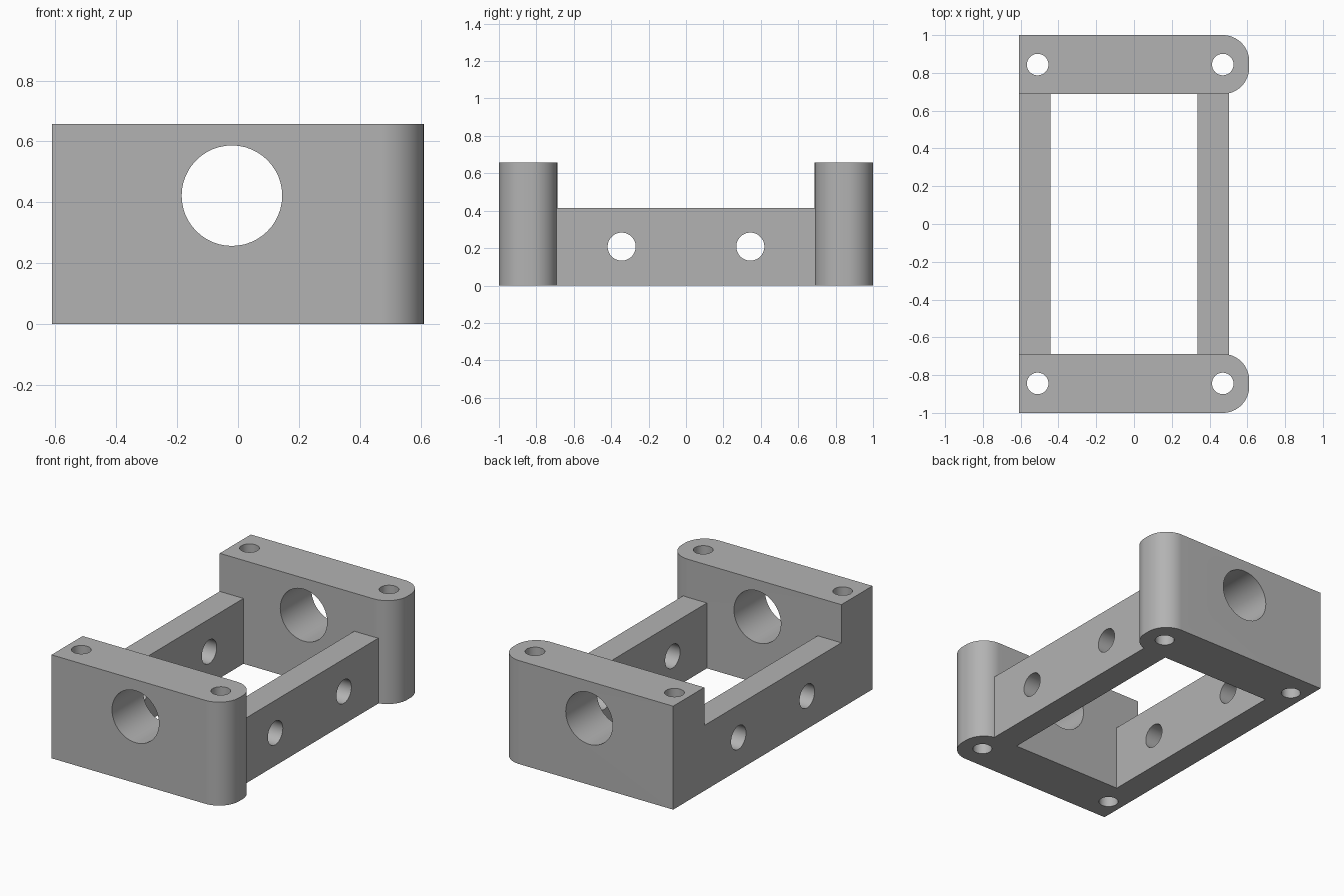
import bpy, bmesh, math
from mathutils import Matrix, Vector

cube = bpy.data.objects.get("Cube")
if cube:
    bpy.data.objects.remove(cube, do_unlink=True)

LEFT, RIGHT = 0.61, -0.61         # outer x limits
BLOCK_H, RAIL_H = 0.657, 0.415
INNER, OUTER = 0.688, 1.0         # y limits of an end block
MID = (INNER + OUTER) / 2
FILLET = 0.14

grey = bpy.data.materials.new("plain grey")
grey.use_nodes = True
colour = (0.45, 0.45, 0.45, 1)
grey.diffuse_color = colour
grey.node_tree.nodes["Principled BSDF"].inputs["Base Color"].default_value = colour


def make_object(name, bm):
    bmesh.ops.recalc_face_normals(bm, faces=bm.faces)
    mesh = bpy.data.meshes.new(name)
    bm.to_mesh(mesh)
    bm.free()
    mesh.materials.append(grey)
    obj = bpy.data.objects.new(name, mesh)
    bpy.context.collection.objects.link(obj)
    return obj


def prism(name, outline, height):
    """Extrude a plan outline upward from the ground."""
    bm = bmesh.new()
    face = bm.faces.new([bm.verts.new((x, y, 0)) for x, y in outline])
    result = bmesh.ops.extrude_face_region(bm, geom=[face])
    verts = [v for v in result["geom"] if isinstance(v, bmesh.types.BMVert)]
    bmesh.ops.translate(bm, verts=verts, vec=(0, 0, height))
    return make_object(name, bm)


def arc(cx, cy, start, steps=16):
    angles = [math.radians(start + 90 * i / steps) for i in range(steps + 1)]
    return [(cx + FILLET * math.cos(a), cy + FILLET * math.sin(a)) for a in angles]


def drill(name, centre, radius, axis):
    bm = bmesh.new()
    turn = Vector((0, 0, 1)).rotation_difference(Vector(axis)).to_matrix().to_4x4()
    bmesh.ops.create_cone(bm, cap_ends=True, segments=48, radius1=radius, radius2=radius,
                          depth=3, matrix=Matrix.Translation(centre) @ turn)
    return make_object(name, bm)


def combine(target, other, operation):
    mod = target.modifiers.new(operation.lower(), "BOOLEAN")
    mod.operation, mod.solver, mod.object = operation, "EXACT", other
    bpy.context.view_layer.objects.active = target
    bpy.ops.object.modifier_apply(modifier=mod.name)
    bpy.data.objects.remove(other, do_unlink=True)


# Two end blocks with one rounded end each
def end_block(name, y0):
    y1 = y0 + OUTER - INNER
    cx = LEFT - FILLET
    outline = ([(RIGHT, y0)] + arc(cx, y0 + FILLET, -90)
               + arc(cx, y1 - FILLET, 0) + [(RIGHT, y1)])
    return prism(name, outline, BLOCK_H)


frame = end_block("mounting_frame", -OUTER)
combine(frame, end_block("back_block", INNER), "UNION")

# Side rails joining the blocks
for name, x0, x1 in (("right_rail", RIGHT, -0.443), ("left_rail", 0.335, 0.503)):
    y = INNER + 0.1
    combine(frame, prism(name, [(x0, -y), (x1, -y), (x1, y), (x0, y)], RAIL_H), "UNION")

# Large bore along the frame
combine(frame, drill("bore", (-0.02, 0, 0.422), 0.165, (0, 1, 0)), "DIFFERENCE")

# Cross holes through the rails and upright holes through the blocks
for side in (-1, 1):
    combine(frame, drill("cross_hole", (0, side * 0.344, 0.208), 0.075, (1, 0, 0)), "DIFFERENCE")
    for x in (-0.51, 0.47):
        combine(frame, drill("upright_hole", (x, side * MID, 0), 0.057, (0, 0, 1)), "DIFFERENCE")

bpy.ops.object.select_all(action="DESELECT")
frame.select_set(True)
bpy.context.view_layer.objects.active = frame
bpy.ops.object.shade_smooth_by_angle(angle=math.radians(30))
